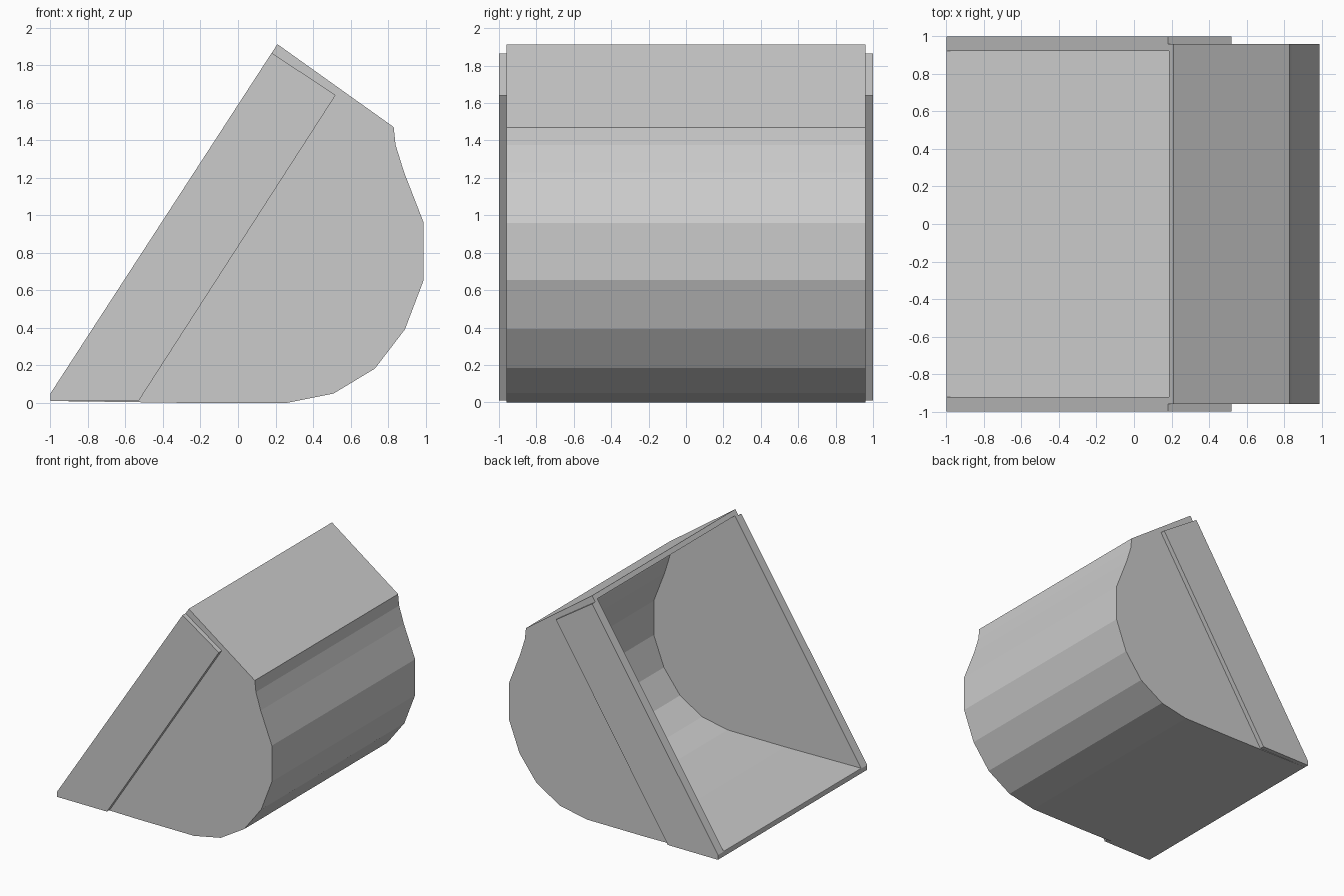
import bpy, bmesh
from mathutils import Vector

if "Cube" in bpy.data.objects:
    bpy.data.objects.remove(bpy.data.objects["Cube"])

WALL = 0.042
# outer side profile (x, z): top lip, top plate, faceted back, floor lip
PATH = [Vector(p) for p in [
    (0.21, 1.912), (0.83, 1.47), (0.84, 1.375), (0.885, 1.23), (0.99, 0.96),
    (0.99, 0.655), (0.89, 0.392), (0.73, 0.183), (0.51, 0.05), (0.26, 0.0),
    (-0.28, 0.0), (-1.0, 0.01)]]
LIP = Vector((-1.0, 0.05))


def prism(name, pts, y0, y1):
    """Extrude an x/z outline between two y positions."""
    bm = bmesh.new()
    face = bm.faces.new([bm.verts.new((p[0], y0, p[1])) for p in pts])
    out = bmesh.ops.extrude_face_region(bm, geom=[face])
    bmesh.ops.translate(bm, vec=(0, y1 - y0, 0),
                        verts=[v for v in out["geom"] if isinstance(v, bmesh.types.BMVert)])
    bmesh.ops.recalc_face_normals(bm, faces=bm.faces)
    mesh = bpy.data.meshes.new(name)
    bm.to_mesh(mesh)
    bm.free()
    ob = bpy.data.objects.new(name, mesh)
    bpy.context.collection.objects.link(ob)
    return ob


def offset(path, d):
    """Mitred inward offset of an open path."""
    dirs = [(b - a).normalized() for a, b in zip(path, path[1:])]
    nrm = [Vector((v.y, -v.x)) for v in dirs]
    res = []
    for i, p in enumerate(path):
        a, b = nrm[max(i - 1, 0)], nrm[min(i, len(nrm) - 1)]
        res.append(p + (a + b) * d / (1 + a.dot(b)))
    return res


# bucket shell, hollowed through the slanted mouth
shell = prism("bucket_shell", PATH + [LIP], -0.96, 0.96)
inner = offset(PATH, WALL)
inner[0] -= (inner[1] - inner[0]).normalized() * 0.3
inner[-1] -= (inner[-2] - inner[-1]).normalized() * 0.3
cutter = prism("cavity_cutter", inner, -0.922, 0.922)
mod = shell.modifiers.new("cavity", 'BOOLEAN')
mod.operation = 'DIFFERENCE'
mod.solver = 'EXACT'
mod.object = cutter
bpy.context.view_layer.objects.active = shell
shell.select_set(True)
bpy.ops.object.modifier_apply(modifier=mod.name)
bpy.data.objects.remove(cutter)

# reinforcing side cutter plates along the mouth
CHEEK = [(-1.0, 0.05), (-1.0, 0.01), (-0.53, 0.01), (0.52, 1.64), (0.18, 1.866)]
for name, s in (("side_cutter_front", -1), ("side_cutter_back", 1)):
    prism(name, CHEEK, s * 0.96, s * 1.0)
